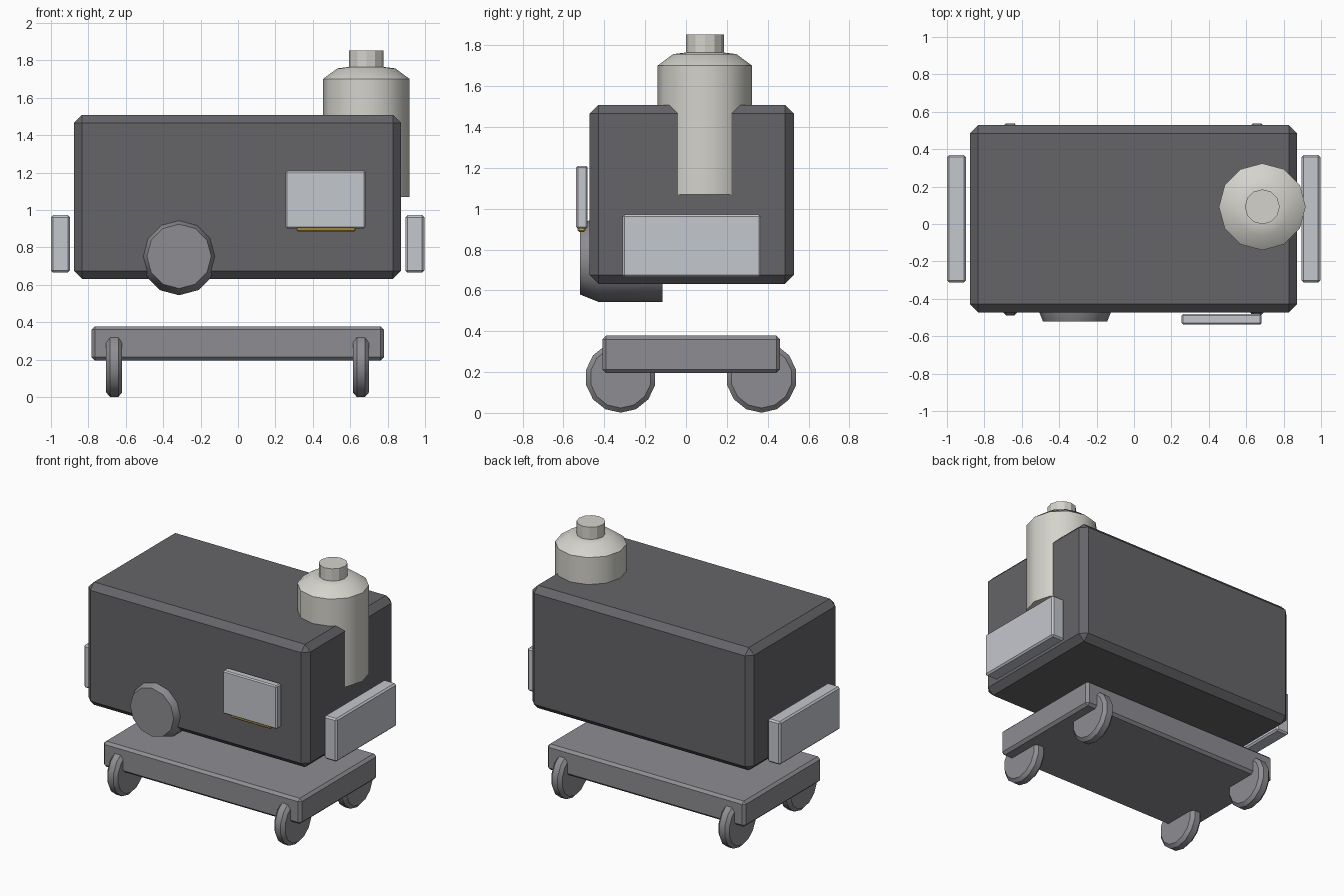
import bpy, bmesh, math

if "Cube" in bpy.data.objects:
    bpy.data.objects.remove(bpy.data.objects["Cube"])


def mat(name, rgb):
    m = bpy.data.materials.new(name)
    m.diffuse_color = (*rgb, 1)
    m.use_nodes = True
    m.node_tree.nodes["Principled BSDF"].inputs["Base Color"].default_value = m.diffuse_color
    return m


DARK = mat("dark_grey", (0.13, 0.128, 0.14))
MID = mat("mid_grey", (0.27, 0.27, 0.29))
LIGHT = mat("light_grey", (0.55, 0.57, 0.61))
CREAM = mat("cream", (0.66, 0.65, 0.60))
GOLD = mat("gold", (0.60, 0.42, 0.08))


def finish(name, bm, material, smooth=False):
    bmesh.ops.recalc_face_normals(bm, faces=bm.faces)
    me = bpy.data.meshes.new(name)
    bm.to_mesh(me)
    bm.free()
    me.materials.append(material)
    ob = bpy.data.objects.new(name, me)
    bpy.context.collection.objects.link(ob)
    if smooth:
        bpy.ops.object.select_all(action='DESELECT')
        ob.select_set(True)
        bpy.context.view_layer.objects.active = ob
        bpy.ops.object.shade_smooth_by_angle(angle=math.radians(40))
    return ob


def box(name, lo, hi, bevel, material):
    bm = bmesh.new()
    bmesh.ops.create_cube(bm, size=1)
    for v in bm.verts:
        v.co = [(a + b) / 2 + c * (b - a) for a, b, c in zip(lo, hi, v.co)]
    bmesh.ops.bevel(bm, geom=bm.edges[:], offset=bevel, segments=1,
                    affect='EDGES', profile=0.5)
    return finish(name, bm, material)


def lathe(name, profile, sides, loc, rot, material, smooth=True):
    # stack of (radius, height) rings, capped at both ends
    bm = bmesh.new()
    rings = [[bm.verts.new((r * math.cos(math.tau * i / sides),
                            r * math.sin(math.tau * i / sides), h))
              for i in range(sides)] for r, h in profile]
    for a, b in zip(rings, rings[1:]):
        for i in range(sides):
            j = (i + 1) % sides
            bm.faces.new((a[i], a[j], b[j], b[i]))
    bm.faces.new(rings[0])
    bm.faces.new(rings[-1])
    ob = finish(name, bm, material, smooth)
    ob.location, ob.rotation_euler = loc, rot
    return ob


# main body and rolling base
box("body", (-0.878, -0.472, 0.632), (0.872, 0.528, 1.508), 0.043, DARK)
box("base", (-0.783, -0.41, 0.195), (0.78, 0.46, 0.378), 0.018, MID)

# wheels half sunk into the base
wheel = [(0.15, -0.043), (0.173, -0.022), (0.173, 0.022), (0.15, 0.043)]
for side, x in (("left", -0.662), ("right", 0.657)):
    for end, y in (("front", -0.32), ("back", 0.37)):
        lathe(f"{end}_{side}_wheel", wheel, 14, (x, y, 0.174),
              (0, math.pi / 2, 0), MID)

# end bumpers
box("right_bumper", (0.895, -0.312, 0.665), (0.996, 0.368, 0.972), 0.011, LIGHT)
box("left_bumper", (-1.0, -0.312, 0.665), (-0.899, 0.368, 0.972), 0.011, LIGHT)

# canister sunk into the right end, with cap
lathe("canister", [(0.232, 1.07), (0.232, 1.70), (0.155, 1.757), (0.09, 1.765)],
      12, (0.686, 0.092, 0), (0, 0, 0), CREAM)
lathe("canister_cap", [(0.093, 1.74), (0.093, 1.852)], 12,
      (0.686, 0.092, 0), (0, 0, 0), CREAM, False)

# round drum on the front, running under the body
lathe("drum", [(0.208, 0.115), (0.208, 0.43), (0.172, 0.52)], 12,
      (-0.315, 0, 0.752), (math.pi / 2, 0, 0), MID)

# front control panel and gold strip
box("front_panel", (0.255, -0.538, 0.902), (0.682, -0.482, 1.21), 0.008, LIGHT)
box("gold_strip", (0.31, -0.532, 0.886), (0.63, -0.492, 0.915), 0.008, GOLD)
